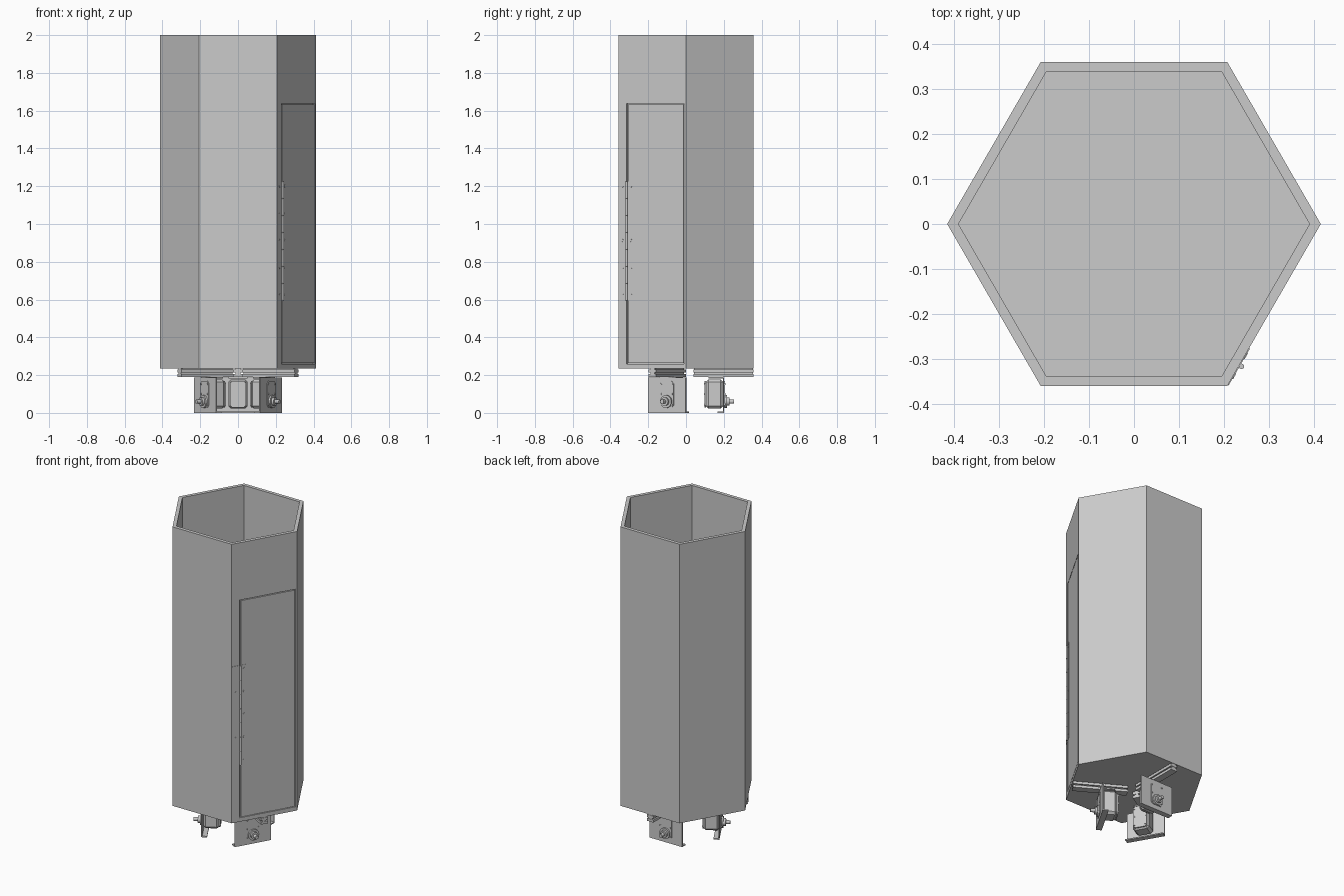
import bpy, bmesh, math
from mathutils import Matrix, Vector

default = bpy.data.objects.get("Cube")
if default:
    bpy.data.objects.remove(default, do_unlink=True)

grey = bpy.data.materials.new("plain grey")
grey.use_nodes = True
grey.diffuse_color = (0.6, 0.6, 0.6, 1)
grey.node_tree.nodes["Principled BSDF"].inputs["Base Color"].default_value = (0.6, 0.6, 0.6, 1)

R, R_IN = 0.414, 0.389
APOTHEM = R * math.cos(math.radians(30))
BOTTOM, TOP, FLOOR = 0.235, 2.0, 0.255


def finish(name, bm, angle=0, smooth=False):
    """Turn a mesh, built facing +x, into an object facing the given angle."""
    bm.transform(Matrix.Rotation(math.radians(angle), 4, 'Z'))
    bmesh.ops.recalc_face_normals(bm, faces=bm.faces)
    mesh = bpy.data.meshes.new(name)
    bm.to_mesh(mesh)
    bm.free()
    mesh.materials.append(grey)
    obj = bpy.data.objects.new(name, mesh)
    bpy.context.collection.objects.link(obj)
    if smooth:
        bpy.ops.object.select_all(action='DESELECT')
        obj.select_set(True)
        bpy.context.view_layer.objects.active = obj
        bpy.ops.object.shade_smooth_by_angle(angle=math.radians(35))
    return obj


def add_box(bm, x, y, z):
    """Add a box given its (low, high) range on each axis."""
    size = [b - a for a, b in (x, y, z)]
    mid = [(a + b) / 2 for a, b in (x, y, z)]
    m = Matrix.Translation(mid) @ Matrix.Diagonal((*size, 1))
    return bmesh.ops.create_cube(bm, size=1, matrix=m)["verts"]


def add_rod(bm, centre, radius, length, axis='X', sides=16):
    turn = Matrix.Rotation(math.pi / 2, 4, 'Y') if axis == 'X' else Matrix()
    bmesh.ops.create_cone(bm, cap_ends=True, segments=sides, radius1=radius, radius2=radius,
                          depth=length, matrix=Matrix.Translation(centre) @ turn)


def hexagon(bm, radius, z):
    return [bm.verts.new((radius * math.cos(k * math.pi / 3), radius * math.sin(k * math.pi / 3), z))
            for k in range(6)]


# Hexagonal bin: floor, outer wall, rim, inner wall and inner floor
bm = bmesh.new()
rings = [hexagon(bm, R, BOTTOM), hexagon(bm, R, TOP), hexagon(bm, R_IN, TOP), hexagon(bm, R_IN, FLOOR)]
bm.faces.new(rings[0])
bm.faces.new(rings[-1])
for low, high in zip(rings, rings[1:]):
    for i in range(6):
        j = (i + 1) % 6
        bm.faces.new((low[i], low[j], high[j], high[i]))
body = finish("hexagonal_body", bm)

# Recess for the door, cut into one wall
DOOR_ANGLE = -30
bm = bmesh.new()
add_box(bm, (APOTHEM - 0.015, APOTHEM + 0.02), (-0.158, 0.195), (0.26, 1.637))
cutter = finish("door_cutter", bm, DOOR_ANGLE)
cutter.hide_render = True
cut = body.modifiers.new("door recess", 'BOOLEAN')
cut.operation = 'DIFFERENCE'
cut.solver = 'EXACT'
cut.object = cutter
bpy.context.view_layer.objects.active = body
bpy.ops.object.modifier_apply(modifier=cut.name)
bpy.data.objects.remove(cutter, do_unlink=True)

# Door panel, flush with the wall
bm = bmesh.new()
add_box(bm, (APOTHEM - 0.015, APOTHEM), (-0.149, 0.191), (0.264, 1.632))
finish("door_panel", bm, DOOR_ANGLE)

# Hinge: two leaves with screws, and a knuckled pin
HINGE_LOW, HINGE_HIGH = 0.595, 1.225
for side, edges, screw_y in (("frame", (-0.205, -0.158), -0.181), ("door", (-0.15, -0.111), -0.129)):
    bm = bmesh.new()
    add_box(bm, (APOTHEM, APOTHEM + 0.002), edges, (HINGE_LOW, HINGE_HIGH))
    finish("hinge_leaf_" + side, bm, DOOR_ANGLE)
    bm = bmesh.new()
    for k in range(5):
        add_rod(bm, (APOTHEM + 0.002, screw_y, 0.625 + 0.144 * k), 0.007, 0.003)
    finish("hinge_screws_" + side, bm, DOOR_ANGLE, True)
bm = bmesh.new()
step = (HINGE_HIGH - HINGE_LOW) / 7
for k in range(7):
    add_rod(bm, (APOTHEM + 0.0055, -0.154, HINGE_LOW + step * (k + 0.5)), 0.006, step - 0.003, 'Z')
add_rod(bm, (APOTHEM + 0.0055, -0.154, (HINGE_LOW + HINGE_HIGH) / 2), 0.004, HINGE_HIGH - HINGE_LOW, 'Z')
finish("hinge_pin", bm, DOOR_ANGLE, True)


def drive_unit(label, angle):
    # Radial rail: two wide flanges joined by a narrow web
    bm = bmesh.new()
    for z in ((0.19, 0.206), (0.214, 0.23)):
        add_box(bm, (0.04, 0.358), (-0.0225, 0.0225), z)
    add_box(bm, (0.042, 0.356), (-0.012, 0.012), (0.2, BOTTOM))
    finish("rail_" + label, bm, angle)

    # Folded mounting plate with top and bottom flanges
    bm = bmesh.new()
    add_box(bm, (0.196, 0.202), (-0.115, 0.115), (0, 0.188))
    add_box(bm, (0.168, 0.196), (-0.115, 0.115), (0, 0.007))
    add_box(bm, (0.12, 0.196), (-0.05, 0.05), (0.182, 0.19))
    finish("mounting_plate_" + label, bm, angle)

    # Gearbox with chamfered edges, and its covers
    bm = bmesh.new()
    add_box(bm, (0.104, 0.196), (-0.05, 0.05), (0.022, 0.178))
    bmesh.ops.bevel(bm, geom=bm.edges[:], offset=0.014, segments=1, affect='EDGES')
    finish("gearbox_" + label, bm, angle)
    bm = bmesh.new()
    for x in ((0.098, 0.106), (0.2, 0.206)):
        start = set(bm.edges)
        add_box(bm, x, (-0.042, 0.042), (0.028, 0.168))
        corners = [e for e in bm.edges if e not in start
                   and abs(e.verts[0].co.x - e.verts[1].co.x) > 0.001]
        bmesh.ops.bevel(bm, geom=corners, offset=0.012, segments=1, affect='EDGES')
    finish("gearbox_covers_" + label, bm, angle)

    # Cover bolts
    bm = bmesh.new()
    for x in (0.097, 0.207):
        for y in (-0.034, 0.034):
            for z in (0.045, 0.1, 0.152):
                add_rod(bm, (x, y, z), 0.005, 0.005, sides=8)
    finish("cover_bolts_" + label, bm, angle)

    # Output shaft with bearing collar and hub
    bm = bmesh.new()
    for x, radius, length in ((0.21, 0.034, 0.012), (0.222, 0.022, 0.016), (0.23, 0.011, 0.05)):
        add_rod(bm, (x, 0, 0.06), radius, length, sides=24)
    finish("output_shaft_" + label, bm, angle, True)


for label, angle in (("left", -30), ("back", 90), ("right", 210)):
    drive_unit(label, angle)
